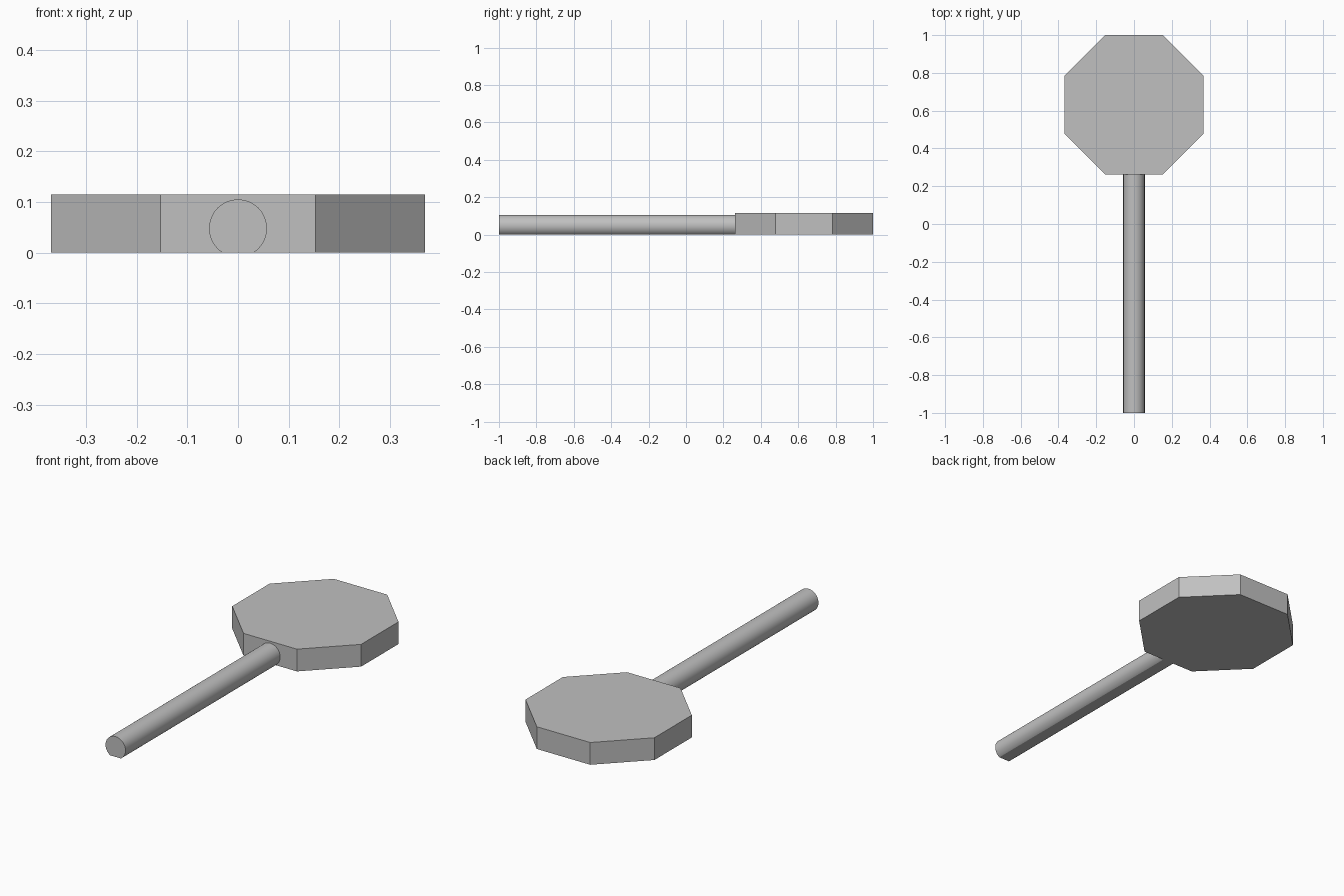
import bpy, bmesh
from math import cos, pi
from mathutils import Matrix

cube = bpy.data.objects.get("Cube")
if cube:
    bpy.data.objects.remove(cube, do_unlink=True)

# Plain grey material
grey = bpy.data.materials.new("light_grey")
grey.use_nodes = True
grey.diffuse_color = (0.53, 0.53, 0.53, 1)
grey.node_tree.nodes["Principled BSDF"].inputs["Base Color"].default_value = grey.diffuse_color


def prism(bm, sides, radius, depth, matrix):
    bmesh.ops.create_cone(bm, cap_ends=True, segments=sides, radius1=radius,
                          radius2=radius, depth=depth, matrix=matrix)


def finish(bm, name):
    bmesh.ops.recalc_face_normals(bm, faces=bm.faces)
    mesh = bpy.data.meshes.new(name)
    bm.to_mesh(mesh)
    bm.free()
    mesh.materials.append(grey)
    obj = bpy.data.objects.new(name, mesh)
    bpy.context.collection.objects.link(obj)
    return obj


# Octagonal head with flat sides facing the axes
APOTHEM, THICK = 0.3685, 0.115
head_y = 1 - APOTHEM
bm = bmesh.new()
prism(bm, 8, APOTHEM / cos(pi / 8), THICK,
      Matrix.Translation((0, head_y, THICK / 2)) @ Matrix.Rotation(pi / 8, 4, "Z"))
finish(bm, "octagon_head")

# Round handle, sliced flat underneath
handle_end = head_y - APOTHEM + 0.002
length = handle_end + 1
bm = bmesh.new()
prism(bm, 64, 0.057, length,
      Matrix.Translation((0, handle_end - length / 2, 0.048)) @ Matrix.Rotation(pi / 2, 4, "X"))
cut = bmesh.ops.bisect_plane(bm, geom=bm.verts[:] + bm.edges[:] + bm.faces[:],
                             plane_co=(0, 0, 0), plane_no=(0, 0, -1), clear_outer=True)
rim = [e for e in bm.edges if e.is_boundary]
bmesh.ops.holes_fill(bm, edges=rim, sides=0)
handle = finish(bm, "handle")

# Smooth the round side, keep the ends and underside crisp
bpy.ops.object.select_all(action="DESELECT")
handle.select_set(True)
bpy.context.view_layer.objects.active = handle
bpy.ops.object.shade_smooth_by_angle(angle=pi / 6)
